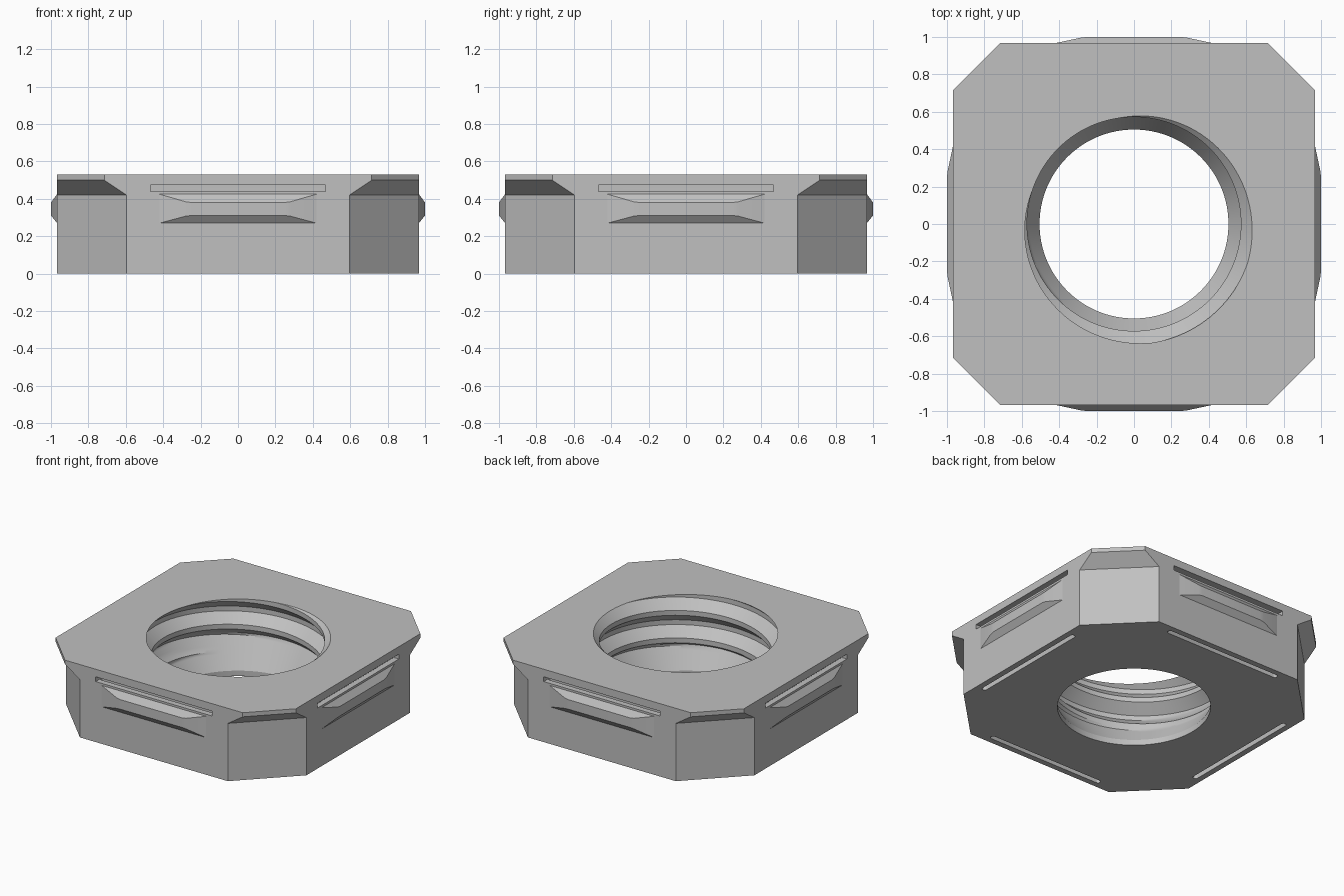
import bpy, bmesh, math

if "Cube" in bpy.data.objects:
    bpy.data.objects.remove(bpy.data.objects["Cube"])

TOP, SIDE = 0.53, 0.967
grey = bpy.data.materials.new("light_grey")
grey.diffuse_color = (0.53, 0.53, 0.53, 1)
grey.use_nodes = True
grey.node_tree.nodes["Principled BSDF"].inputs["Base Color"].default_value = grey.diffuse_color


def make(name, bm, cutter=False):
    bmesh.ops.recalc_face_normals(bm, faces=bm.faces[:])
    me = bpy.data.meshes.new(name)
    bm.to_mesh(me)
    bm.free()
    me.materials.append(grey)
    ob = bpy.data.objects.new(name, me)
    bpy.context.collection.objects.link(ob)
    ob.hide_render = cutter
    return ob


def loft(rings):
    """Closed solid through rings of equal point count."""
    bm = bmesh.new()
    rows = [[bm.verts.new(p) for p in r] for r in rings]
    n = len(rows[0])
    for a, b in zip(rows, rows[1:]):
        for i in range(n):
            j = (i + 1) % n
            bm.faces.new((a[i], a[j], b[j], b[i]))
    bm.faces.new(rows[0][::-1])
    bm.faces.new(rows[-1])
    return bm


def octagon(k, z):
    s = SIDE
    return [(x, y, z) for x, y in ((k, -s), (s, -k), (s, k), (k, s),
                                   (-k, s), (-s, k), (-s, -k), (-k, -s))]


def turned(pts, a):
    c, s = math.cos(a), math.sin(a)
    return [(c * x - s * y, s * x + c * y, z) for x, y, z in pts]


# Square body with cut corners that flare out to the rim
body = make("body", loft([octagon(0.595, 0), octagon(0.595, 0.42),
                          octagon(0.715, 0.50), octagon(0.715, TOP)]))

# Threaded bore: the rows follow the helix, a cone closes the thread at the foot
PITCH, MINOR, MAJOR, LIP = 0.20, 0.572, 0.642, 0.505
Z_LOW, Z_HIGH, STEPS = 0.04, 0.56, 128
PROFILE = [(0, MINOR), (0.035, MINOR), (0.10, MAJOR), (0.135, MAJOR), (PITCH, MINOR)]


def thread_radius(z, ang):
    crest = TOP + PITCH * (ang - math.radians(130)) / math.tau
    t = (z - crest + 0.0175) % PITCH
    r = MINOR
    for (t0, r0), (t1, r1) in zip(PROFILE, PROFILE[1:]):
        if t0 <= t <= t1:
            r = r0 + (r1 - r0) * (t - t0) / (t1 - t0)
    return min(r, LIP + 0.6 * (z - Z_LOW))


offsets = []
for (t0, _), (t1, _) in zip(PROFILE, PROFILE[1:]):
    offsets += [t0 + (t1 - t0) * i / 4 for i in range(4)]
bm = bmesh.new()
columns = []
for i in range(STEPS + 1):
    ang = math.tau * i / STEPS
    base = TOP + PITCH * (ang - math.radians(130)) / math.tau - 0.0175
    zs = [-0.1, Z_LOW] + [min(max(base + k * PITCH + t, Z_LOW), Z_HIGH)
                          for k in range(-5, 3) for t in offsets]
    col = []
    for z in zs:
        r = LIP if z <= Z_LOW else thread_radius(z, ang)
        col.append(bm.verts.new((r * math.cos(ang), r * math.sin(ang), z)))
    columns.append(col)
for a, b in zip(columns, columns[1:]):
    for j in range(len(a) - 1):
        bm.faces.new((a[j], b[j], b[j + 1], a[j + 1]))
bmesh.ops.remove_doubles(bm, verts=bm.verts[:], dist=1e-5)
bmesh.ops.holes_fill(bm, edges=[e for e in bm.edges if e.is_boundary], sides=0)
bmesh.ops.triangulate(bm, faces=bm.faces[:])
cutters = [make("bore_cutter", bm, True)]

# Spring slots: an open slit in each side meeting a rounded slot from below
SLOT_END, INNER, OUTER = 0.468, 0.89, 0.925
half, mid = (OUTER - INNER) / 2, (OUTER + INNER) / 2
stadium = []
for side in (1, -1):
    for i in range(9):
        a = -math.pi / 2 + math.pi * i / 8
        stadium.append((side * (SLOT_END - half + half * math.cos(a)),
                        -mid + side * half * math.sin(a)))
slit = [(-SLOT_END, -1.1), (SLOT_END, -1.1), (SLOT_END, -INNER), (-SLOT_END, -INNER)]
for q in range(4):
    a = q * math.pi / 2
    for name, shape, z0, z1 in (("slit_cutter", slit, 0.44, 0.475),
                                ("slot_cutter", stadium, -0.1, 0.46)):
        rings = [turned([(x, y, z) for x, y in shape], a) for z in (z0, z1)]
        cutters.append(make(name, loft(rings), True))

bpy.context.view_layer.objects.active = body
for c in cutters:
    m = body.modifiers.new(c.name, 'BOOLEAN')
    m.operation, m.solver, m.object = 'DIFFERENCE', 'EXACT', c
    bpy.ops.object.modifier_apply(modifier=m.name)
for c in cutters:
    bpy.data.objects.remove(c, do_unlink=True)

# Snap ridges with tapered ends on every side
half_ridge = [(0.42, 0.0), (0.28, 0.030), (0.25, 0.033)]
ridge = [(-x, h) for x, h in half_ridge] + half_ridge[::-1]
parts = [body]
for q in range(4):
    rings = []
    for x, h in ridge:
        lo, hi = 0.27 + 1.25 * h, 0.425 - 1.35 * h
        rings.append(turned([(x, -0.955, 0.27), (x, -SIDE, 0.27), (x, -SIDE - h, lo),
                             (x, -SIDE - h, hi), (x, -SIDE, 0.425), (x, -0.955, 0.425)],
                            q * math.pi / 2))
    bm = loft(rings)
    bmesh.ops.remove_doubles(bm, verts=bm.verts[:], dist=1e-5)
    parts.append(make("snap_ridge", bm))

# Smooth the curved walls, keep the edges crisp
for ob in parts:
    bpy.ops.object.select_all(action='DESELECT')
    ob.select_set(True)
    bpy.context.view_layer.objects.active = ob
    bpy.ops.object.shade_smooth_by_angle(angle=math.radians(25))
